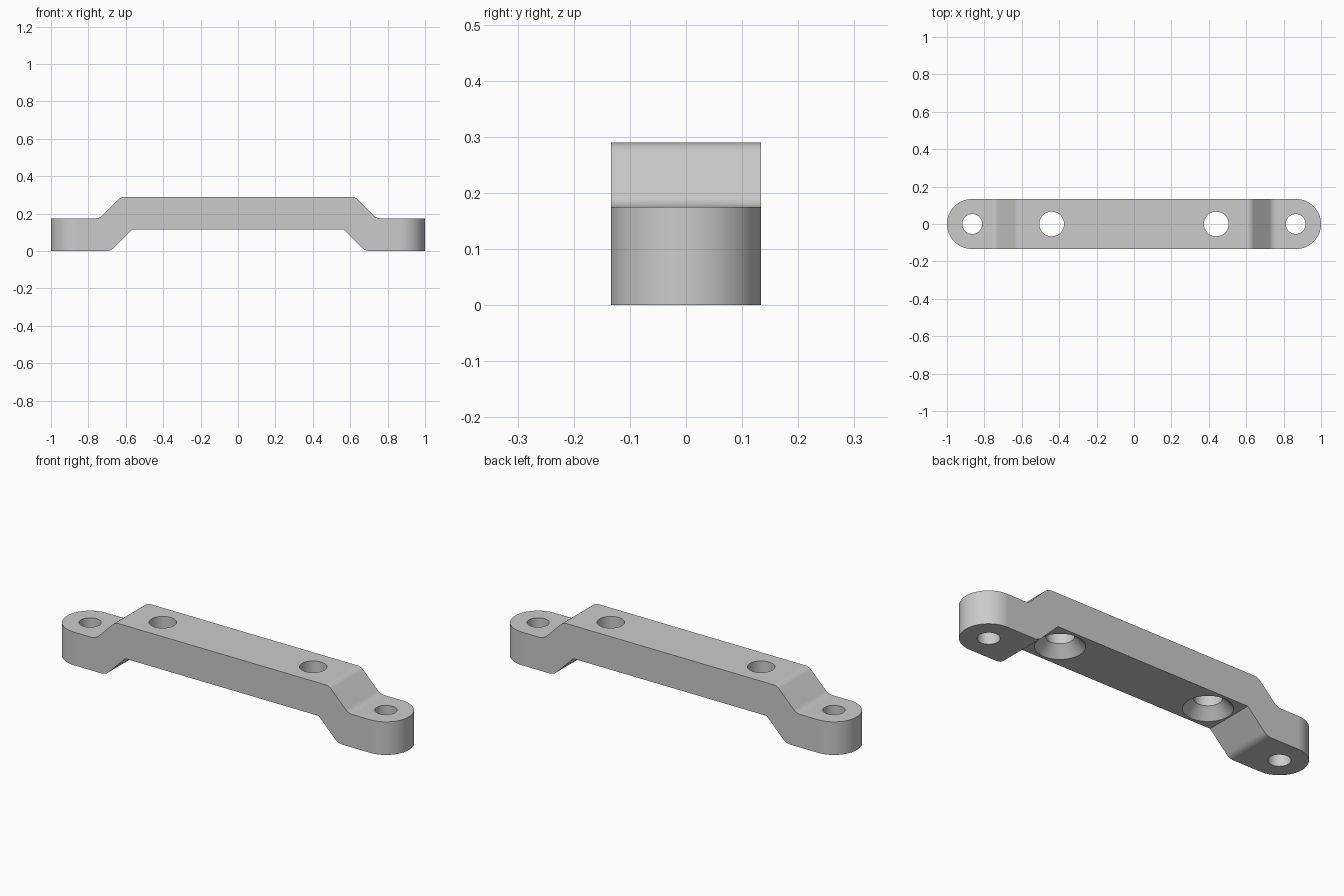
import bpy
import bmesh
from math import pi, sin, cos, tan
from mathutils import Vector

cube = bpy.data.objects.get("Cube")
if cube:
    bpy.data.objects.remove(cube, do_unlink=True)

HALF_W = 0.134                 # half width, also the end radius
PAD_Z, UNDER_Z, TOP_Z = 0.175, 0.115, 0.29
END_X, SCREW_X = 0.865, 0.44   # hole centres

GREY = (0.6, 0.6, 0.6, 1)
grey = bpy.data.materials.new("plain_grey")
grey.use_nodes = True
grey.diffuse_color = GREY
grey.node_tree.nodes["Principled BSDF"].inputs["Base Color"].default_value = GREY


def loft(name, rings):
    """Closed solid through matching rings of points, capped at both ends."""
    bm = bmesh.new()
    rings = [[bm.verts.new(p) for p in ring] for ring in rings]
    for low, high in zip(rings, rings[1:]):
        for i in range(len(low)):
            bm.faces.new((low[i - 1], low[i], high[i], high[i - 1]))
    bm.faces.new(rings[0])
    bm.faces.new(rings[-1])
    bmesh.ops.recalc_face_normals(bm, faces=bm.faces)
    mesh = bpy.data.meshes.new(name)
    bm.to_mesh(mesh)
    bm.free()
    mesh.materials.append(grey)
    obj = bpy.data.objects.new(name, mesh)
    bpy.context.collection.objects.link(obj)
    return obj


def turned(name, x, profile, sides=48):
    """Solid of revolution about a vertical axis from (radius, z) pairs."""
    angles = [2 * pi * i / sides for i in range(sides)]
    return loft(name, [[(x + r * cos(a), r * sin(a), z) for a in angles] for r, z in profile])


def fillet(before, corner, after, radius, steps=6):
    """Round a 45 degree bend with a tangent arc."""
    a, b = (before - corner).normalized(), (after - corner).normalized()
    reach = radius * tan(pi / 8)
    centre = corner + (a + b).normalized() * (radius / cos(pi / 8))
    start, end = corner + a * reach - centre, corner + b * reach - centre
    return [centre + start.lerp(end, i / steps).normalized() * radius for i in range(steps + 1)]


# Side profile, right half: (x, z, bend radius), from top to underside
half = [(0.625, TOP_Z, 0.05), (0.74, PAD_Z, 0.05), (1.1, PAD_Z, 0),
        (1.1, 0, 0), (0.68, 0, 0.06), (0.565, UNDER_Z, 0)]
full = half + [(-x, z, r) for x, z, r in reversed(half)]
corners = [Vector((x, z)) for x, z, r in full]
outline = []
for i, (x, z, r) in enumerate(full):
    if r:
        outline += fillet(corners[i - 1], corners[i], corners[(i + 1) % len(full)], r)
    else:
        outline.append(corners[i])
bracket = loft("bridge_bracket", [[(p.x, y, p.y) for p in outline] for y in (-0.2, 0.2)])

# Plan shape with rounded ends
plan = []
for side in (1, -1):
    for i in range(33):
        t = -pi / 2 + pi * i / 32
        plan.append((side * (1 - HALF_W + HALF_W * cos(t)), side * HALF_W * sin(t)))
plan_cutter = loft("plan_cutter", [[(x, y, z) for x, y in plan] for z in (-0.1, 0.5)])

# Plain end holes and screw holes countersunk from below
cutters = [(plan_cutter, "INTERSECT")]
for side in (-1, 1):
    cutters.append((turned("end_hole_cutter", side * END_X, [(0.053, -0.1), (0.053, 0.4)]), "DIFFERENCE"))
    cutters.append((turned("screw_hole_cutter", side * SCREW_X,
                           [(0.117, 0.05), (0.117, UNDER_Z), (0.066, UNDER_Z + 0.053), (0.066, 0.4)]),
                    "DIFFERENCE"))

bpy.ops.object.select_all(action="DESELECT")
bpy.context.view_layer.objects.active = bracket
bracket.select_set(True)
for cutter, operation in cutters:
    mod = bracket.modifiers.new("cut", "BOOLEAN")
    mod.operation, mod.solver, mod.object = operation, "EXACT", cutter
    bpy.ops.object.modifier_apply(modifier=mod.name)
    bpy.data.objects.remove(cutter, do_unlink=True)

# Smooth bends and rounded ends, crisp edges, flat faces kept flat
bpy.ops.object.shade_smooth_by_angle(angle=pi / 6)
weighted = bracket.modifiers.new("flat_faces", "WEIGHTED_NORMAL")
weighted.keep_sharp = True
